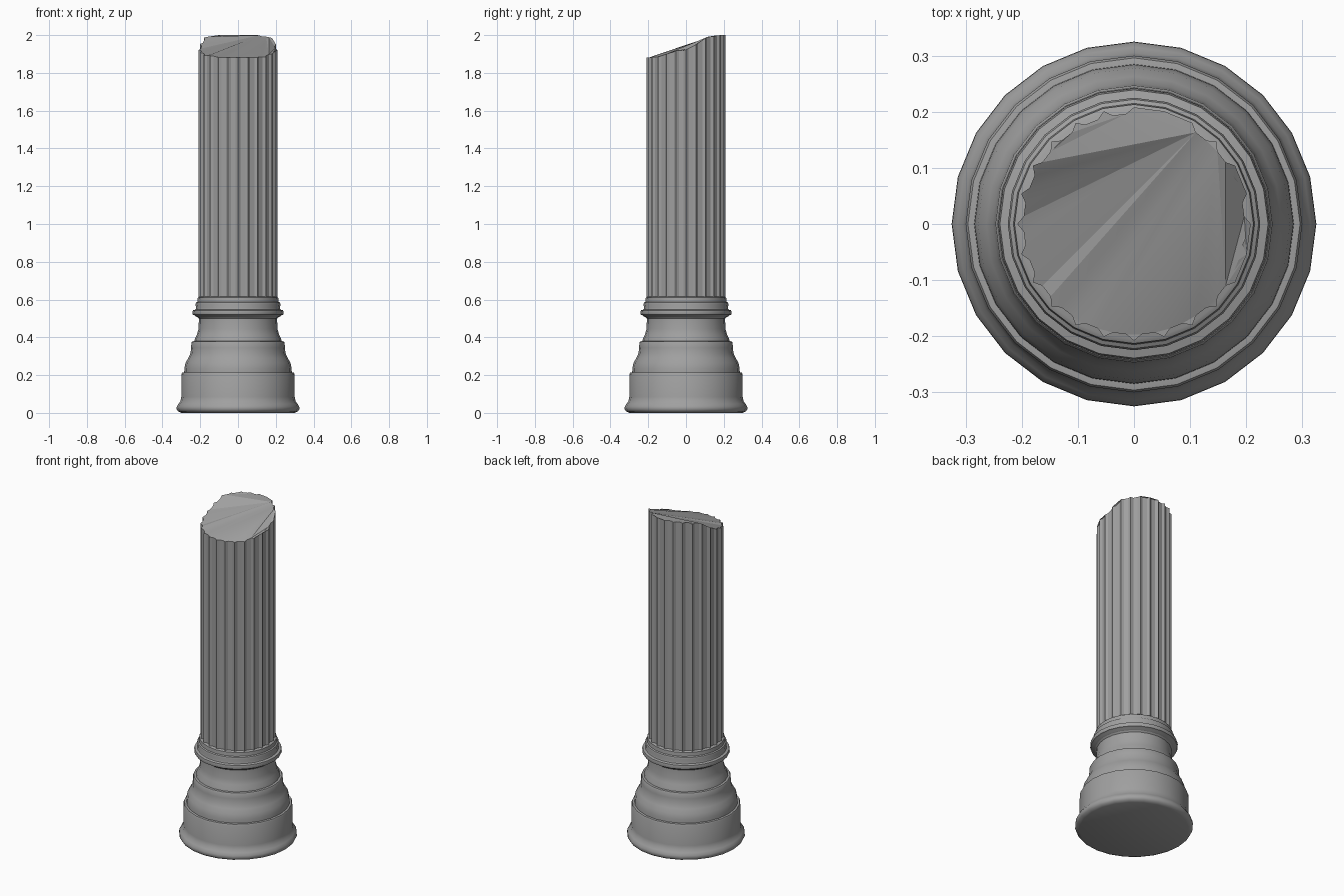
import bpy, bmesh, math, random

cube = bpy.data.objects.get("Cube")
if cube:
    bpy.data.objects.remove(cube)

random.seed(4)
SIDES = 24
STEP = math.tau / SIDES

stone = bpy.data.materials.new("grey stone")
stone.use_nodes = True
GREY = (0.35, 0.35, 0.35, 1)
stone.diffuse_color = GREY
stone.node_tree.nodes["Principled BSDF"].inputs["Base Color"].default_value = GREY


def ring(bm, points):
    return [bm.verts.new(p) for p in points]


def bridge(bm, low, high):
    n = len(low)
    for i in range(n):
        j = (i + 1) % n
        bm.faces.new((low[i], low[j], high[j], high[i]))


def polar(radius, angle, z):
    return (radius * math.cos(angle), radius * math.sin(angle), z)


def finish(bm, name, angle):
    bmesh.ops.recalc_face_normals(bm, faces=bm.faces)
    mesh = bpy.data.meshes.new(name)
    bm.to_mesh(mesh)
    bm.free()
    mesh.materials.append(stone)
    obj = bpy.data.objects.new(name, mesh)
    bpy.context.collection.objects.link(obj)
    bpy.ops.object.select_all(action='DESELECT')
    obj.select_set(True)
    bpy.context.view_layer.objects.active = obj
    bpy.ops.object.shade_smooth_by_angle(angle=math.radians(angle))
    return obj


def lathe(name, profile):
    bm = bmesh.new()
    rings = [ring(bm, [polar(r, i * STEP, z) for i in range(SIDES)]) for r, z in profile]
    for low, high in zip(rings, rings[1:]):
        bridge(bm, low, high)
    bm.faces.new(rings[0])
    bm.faces.new(rings[-1])
    return finish(bm, name, 40)


# Plinth with flared foot
lathe("plinth", [(.30, 0), (.318, .008), (.325, .02), (.324, .034), (.315, .048),
                 (.305, .062), (.30, .085), (.30, .205), (.296, .213), (.285, .215)])

# Bell-shaped moulding, then the concave neck
lathe("bell_moulding", [(.285, .212), (.284, .235), (.278, .265), (.263, .29),
                        (.252, .315), (.248, .345), (.247, .372), (.243, .378), (.23, .38)])
lathe("neck", [(.232, .375), (.228, .393), (.217, .415), (.209, .445), (.207, .50), (.215, .508)])

# Collar rings below the shaft
lathe("collar", [(.205, .505), (.222, .51), (.229, .516), (.239, .52), (.242, .53),
                 (.239, .543), (.225, .547), (.222, .555), (.225, .575), (.222, .584),
                 (.215, .588), (.213, .61), (.205, .615)])


# Fluted shaft with a slanting broken top
def break_height(y):
    steps = [(-.21, 1.88), (-.15, 1.885), (-.10, 1.90), (-.03, 1.922), (0, 1.927),
             (.05, 1.955), (.12, 1.998), (.21, 2.0)]
    for (y0, z0), (y1, z1) in zip(steps, steps[1:]):
        if y <= y1:
            return z0 + (z1 - z0) * (y - y0) / (y1 - y0)
    return 2.0


bm = bmesh.new()
bottom, top = [], []
for i in range(SIDES):
    chip = random.uniform(-.008, .004)
    for offset, radius in ((-.07, .197), (0, .208), (.07, .197)):
        a = i * STEP + offset
        x, y, _ = polar(radius, a, 0)
        bottom.append((x, y, .60))
        top.append((x, y, min(2.0, break_height(y) + (chip if abs(y) < .15 else 0))))
low, high = ring(bm, bottom), ring(bm, top)
bridge(bm, low, high)
bm.faces.new(low)
cap = bm.faces.new(high)
bmesh.ops.triangulate(bm, faces=[cap])
finish(bm, "fluted_shaft", 12)
